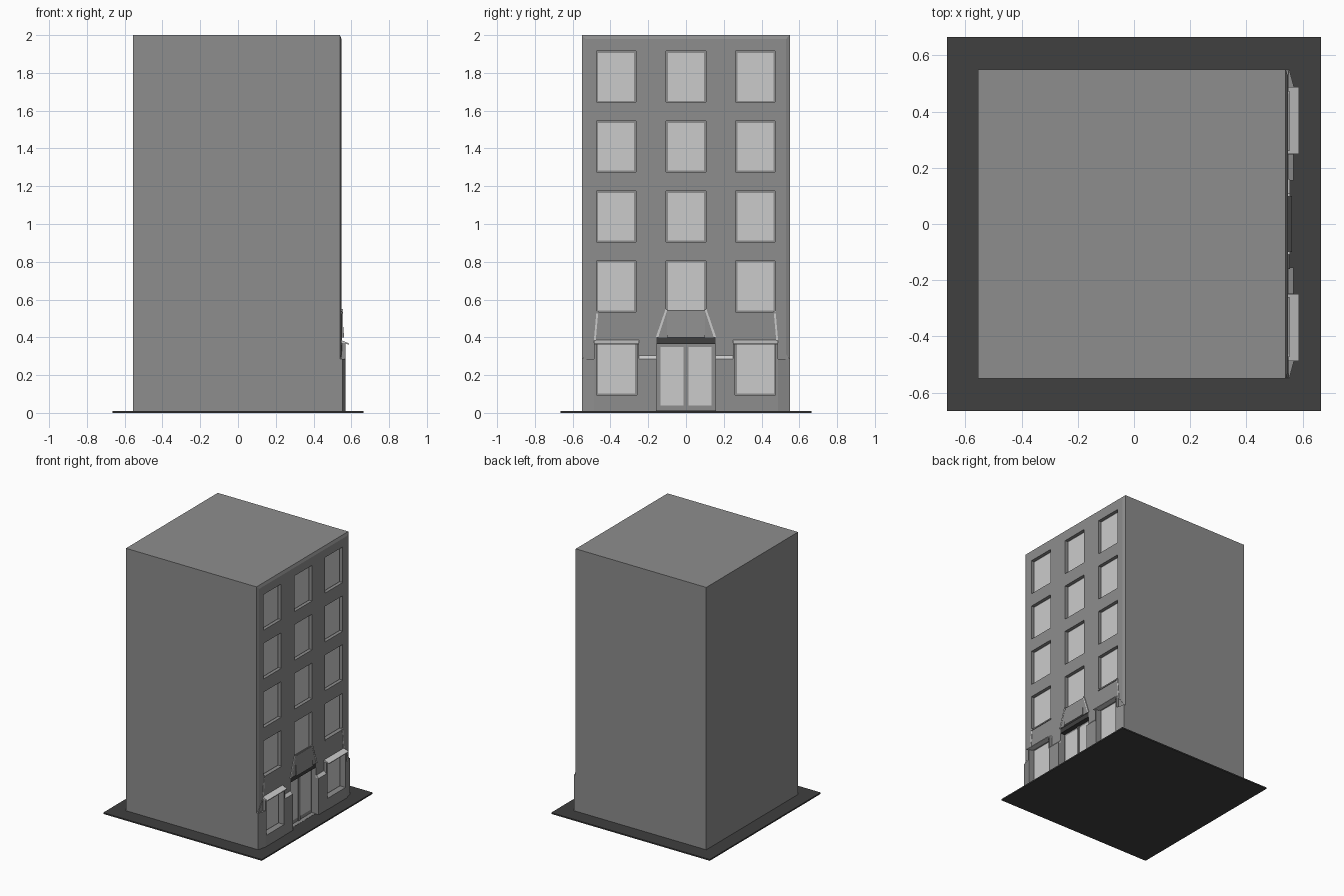
import bpy, bmesh
from mathutils import Vector

cube = bpy.data.objects.get("Cube")
if cube:
    bpy.data.objects.remove(cube, do_unlink=True)


def material(name, value):
    m = bpy.data.materials.new(name)
    m.use_nodes = True
    colour = (value, value, value, 1)
    m.diffuse_color = colour
    m.node_tree.nodes["Principled BSDF"].inputs["Base Color"].default_value = colour
    return m


WALL = material("grey wall", 0.27)
PALE = material("pale glass and trim", 0.6)
DARK = material("dark paving", 0.05)


def finish(name, bm, mat):
    bmesh.ops.recalc_face_normals(bm, faces=bm.faces)
    mesh = bpy.data.meshes.new(name)
    bm.to_mesh(mesh)
    bm.free()
    mesh.materials.append(mat)
    ob = bpy.data.objects.new(name, mesh)
    bpy.context.collection.objects.link(ob)
    return ob


def add_box(bm, x, y, z):
    lo, hi = Vector((x[0], y[0], z[0])), Vector((x[1], y[1], z[1]))
    verts = bmesh.ops.create_cube(bm, size=1)["verts"]
    bmesh.ops.scale(bm, vec=hi - lo, verts=verts)
    bmesh.ops.translate(bm, vec=(lo + hi) / 2, verts=verts)


def box(name, x, y, z, mat):
    bm = bmesh.new()
    add_box(bm, x, y, z)
    return finish(name, bm, mat)


def prism(name, axis, profile, a, b, mat):
    """Extrude a flat profile along one axis from a to b."""
    bm = bmesh.new()

    def place(p, t):
        co = list(p)
        co.insert(axis, t)
        return co

    face = bm.faces.new([bm.verts.new(place(p, a)) for p in profile])
    out = bmesh.ops.extrude_face_region(bm, geom=[face])["geom"]
    offset = Vector((0, 0, 0))
    offset[axis] = b - a
    bmesh.ops.translate(bm, vec=offset, verts=[v for v in out if isinstance(v, bmesh.types.BMVert)])
    return finish(name, bm, mat)


def side(s, a, b):
    return tuple(sorted((s * a, s * b)))


FRONT, BACK = 0.548, 0.515

# Paving and main block with a shallow chamfered facade
box("paving", (-0.665, 0.665), (-0.665, 0.665), (0, 0.01), DARK)
bm = bmesh.new()
add_box(bm, (-0.555, 0.54), (-0.55, 0.55), (0.01, 2))
bm.normal_update()
facade = max(bm.faces, key=lambda f: f.calc_center_median().x)
bmesh.ops.inset_individual(bm, faces=[facade], thickness=0.03, depth=0.008)
body = finish("building_body", bm, WALL)

# Openings: four upper floors of three, two at street level
openings = []
for z in (0.535, 0.905, 1.275, 1.645):
    for y in (-0.37, 0, 0.367):
        openings.append(((y - 0.105, y + 0.105), (z, z + 0.27)))
for s in (-1, 1):
    openings.append((side(s, 0.26, 0.475), (0.095, 0.375)))
DOORWAY = ((-0.155, 0.155), (0.012, 0.4))

bm = bmesh.new()
for y, z in openings:
    add_box(bm, (BACK, 0.7), y, z)
add_box(bm, (0.49, 0.7), *DOORWAY)
cutter = finish("opening_cutter", bm, WALL)
cutter.hide_render = True
mod = body.modifiers.new("openings", 'BOOLEAN')
mod.operation = 'DIFFERENCE'
mod.solver = 'EXACT'
mod.object = cutter
depsgraph = bpy.context.evaluated_depsgraph_get()
cut_mesh = bpy.data.meshes.new_from_object(body.evaluated_get(depsgraph))
body.modifiers.clear()
body.data = cut_mesh
bpy.data.objects.remove(cutter, do_unlink=True)

# Window frames and panes
for y, z in openings:
    box("window_frame", (BACK - 0.005, BACK + 0.008), y, z, WALL)
    box("window_pane", (BACK + 0.006, BACK + 0.011),
        (y[0] + 0.01, y[1] - 0.01), (z[0] + 0.007, z[1] - 0.01), PALE)

# Double door, header and sloping hood
box("door_frame", (0.485, 0.51), (-0.155, 0.155), (0.012, 0.37), WALL)
box("door_header", (0.485, 0.547), (-0.155, 0.155), (0.365, 0.4), DARK)
prism("door_hood", 1, [(0.54, 0.4), (0.562, 0.4), (0.549, 0.545), (0.54, 0.545)], -0.1, 0.1, WALL)

for s in (-1, 1):
    box("door_stile", (0.505, 0.516), side(s, 0.002, 0.012), (0.012, 0.365), WALL)
    box("door_pane", (0.508, 0.513), side(s, 0.014, 0.135), (0.04, 0.35), PALE)
    # Hood cheek and its pale raking edge
    prism("hood_cheek", 0, [(s * 0.1, 0.4), (s * 0.15, 0.4), (s * 0.1, 0.545)], 0.54, 0.553, WALL)
    prism("hood_edge", 0, [(s * 0.147, 0.4), (s * 0.16, 0.4), (s * 0.108, 0.55), (s * 0.098, 0.55)],
          0.54, 0.555, PALE)

    # Projecting street level surround, piers and tapering corner panel
    y_in, y_out = 0.26, 0.475
    box("pier_by_door", (0.54, 0.568), side(s, 0.155, y_in), (0.01, 0.285), WALL)
    prism("pier_cap", 1, [(0.54, 0.305), (0.55, 0.305), (0.568, 0.285), (0.54, 0.285)],
          *side(s, 0.155, 0.25), PALE)
    box("surround_inner", (0.54, 0.57), side(s, 0.248, y_in), (0.28, 0.37), WALL)
    box("surround_outer", (0.54, 0.57), side(s, y_out, 0.487), (0.01, 0.37), WALL)
    box("surround_sill", (0.54, 0.57), side(s, y_in, y_out), (0.01, 0.095), WALL)
    prism("corner_panel", 2,
          [(0.535, s * 0.487), (0.57, s * 0.487), (0.553, s * 0.55), (0.535, s * 0.55)],
          0.01, 0.285, WALL)
    prism("corner_panel_top", 0,
          [(s * 0.487, 0.285), (s * 0.548, 0.285), (s * 0.487, 0.37)], 0.535, 0.551, WALL)

    # Sloping awning with pale trim rising to the first floor
    prism("awning", 1, [(0.54, 0.388), (0.587, 0.368), (0.587, 0.362), (0.54, 0.37)],
          *side(s, 0.25, 0.487), PALE)
    prism("rising_trim", 0,
          [(s * 0.478, 0.38), (s * 0.488, 0.38), (s * 0.474, 0.54), (s * 0.464, 0.54)],
          0.54, 0.551, PALE)
    box("first_floor_sill", (0.54, 0.553), side(s, 0.26, 0.474), (0.525, 0.535), WALL)
